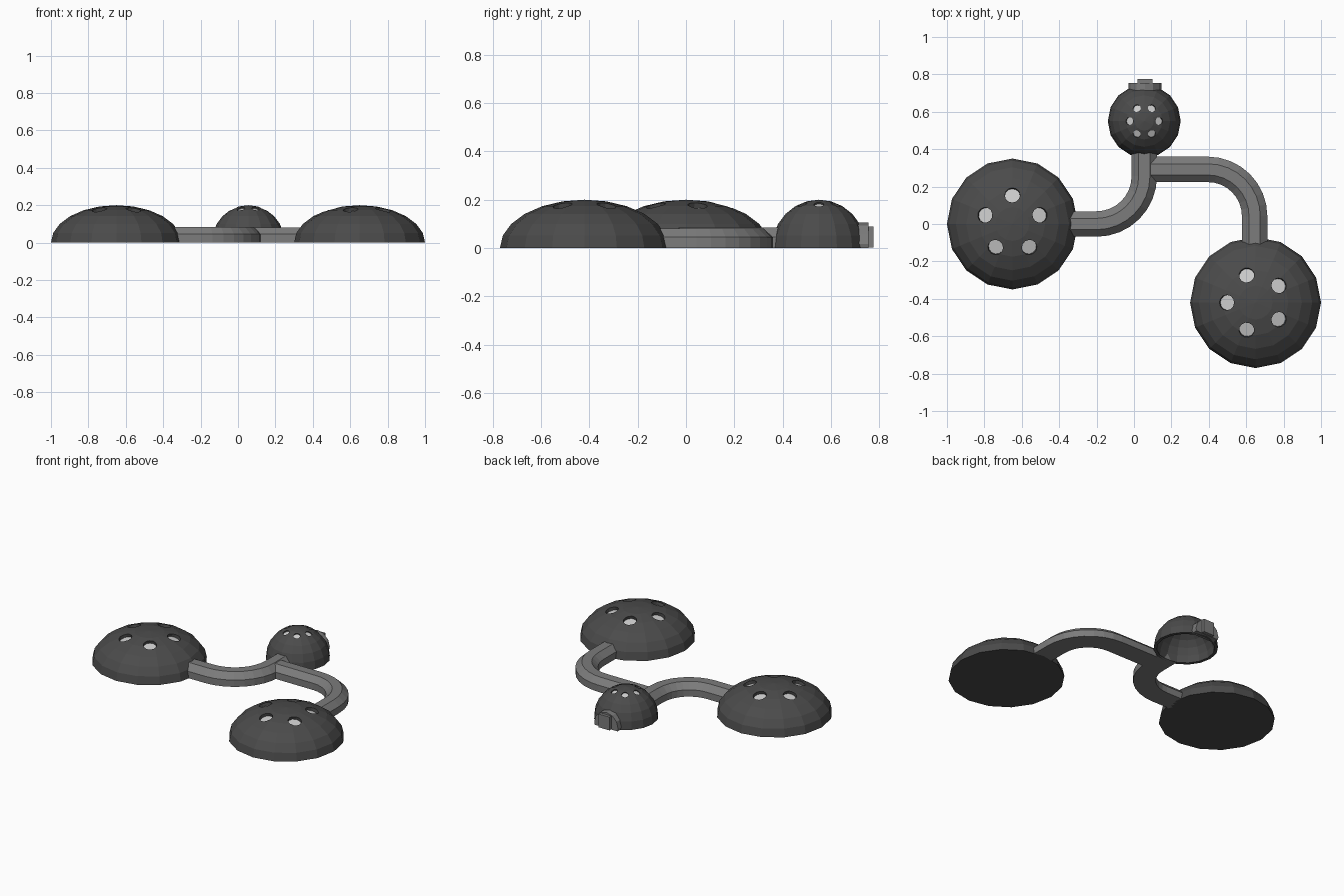
import bpy, bmesh
from math import sin, cos, pi, radians
from mathutils import Vector, Matrix

if "Cube" in bpy.data.objects:
    bpy.data.objects.remove(bpy.data.objects["Cube"])


def material(name, v):
    m = bpy.data.materials.new(name)
    m.diffuse_color = (v, v, v, 1)
    m.use_nodes = True
    m.node_tree.nodes["Principled BSDF"].inputs["Base Color"].default_value = m.diffuse_color
    return m


DARK, GREY, LIGHT = material("dark", 0.07), material("grey", 0.2), material("light", 0.8)


def finish(bm, name, mat):
    bmesh.ops.recalc_face_normals(bm, faces=bm.faces)
    me = bpy.data.meshes.new(name)
    bm.to_mesh(me)
    bm.free()
    ob = bpy.data.objects.new(name, me)
    bpy.context.collection.objects.link(ob)
    me.materials.append(mat)
    return ob


def half_sphere(bm, r, h, seg=16, rings=6):
    """Adds a faceted half ellipsoid, returns its rim."""
    loops = []
    for i in range(rings):
        t = i * pi / 2 / rings
        loops.append([bm.verts.new((r * cos(t) * cos(a), r * cos(t) * sin(a), h * sin(t)))
                      for a in [2 * pi * k / seg for k in range(seg)]])
    top = bm.verts.new((0, 0, h))
    for k in range(seg):
        n = (k + 1) % seg
        for a, b in zip(loops, loops[1:]):
            bm.faces.new((a[k], a[n], b[n], b[k]))
        bm.faces.new((loops[-1][k], loops[-1][n], top))
    return loops[0]


def disc(bm, radius, depth, mat):
    bmesh.ops.create_cone(bm, cap_ends=True, segments=12, radius1=radius,
                          radius2=radius, depth=depth, matrix=mat)


def dome(name, x, y, r, h, count, start, ring, hole, sink, wall=0):
    bm = bmesh.new()
    rim = half_sphere(bm, r, h)
    if wall:
        inner = half_sphere(bm, r - wall, h - wall)
        for k in range(len(rim)):
            n = (k + 1) % len(rim)
            bm.faces.new((rim[k], rim[n], inner[n], inner[k]))
    else:
        bm.faces.new(rim)
    body = finish(bm, name, DARK)
    # round recesses with a light floor, square to the dome surface
    cut, floor = bmesh.new(), bmesh.new()
    z = h * (1 - (ring / r) ** 2) ** 0.5
    for i in range(count):
        a = radians(start) + i * 2 * pi / count
        p = Vector((ring * cos(a), ring * sin(a), z))
        nrm = Vector((p.x / r ** 2, p.y / r ** 2, z / h ** 2)).normalized()
        rot = nrm.to_track_quat('Z', 'Y').to_matrix().to_4x4()
        disc(cut, hole, 2 * sink, Matrix.Translation(p) @ rot)
        disc(floor, hole * 1.02, 0.004, Matrix.Translation(p - nrm * sink) @ rot)
    cutter = finish(cut, name + "_cutter", DARK)
    vents = finish(floor, name + "_vents", LIGHT)
    cutter.hide_render = True
    cutter.hide_set(True)
    mod = body.modifiers.new("holes", 'BOOLEAN')
    mod.operation, mod.object, mod.solver = 'DIFFERENCE', cutter, 'EXACT'
    for ob in (body, cutter, vents):
        ob.location = (x, y, 0)


def arc(cx, cy, r, a0, a1, n=8):
    return [(cx + r * cos(radians(a0 + (a1 - a0) * i / n)),
             cy + r * sin(radians(a0 + (a1 - a0) * i / n))) for i in range(n + 1)]


def pipe(name, path, top):
    """Sweeps a flat-bottomed faceted profile along a path on the ground."""
    prof = [(-0.068, 0), (-0.068, 0.045), (-0.03, top), (0.03, top), (0.068, 0.045), (0.068, 0)]
    pts = [Vector(p) for p in path]
    bm = bmesh.new()
    loops = []
    for i, p in enumerate(pts):
        d = (pts[min(i + 1, len(pts) - 1)] - pts[max(i - 1, 0)]).normalized()
        loops.append([bm.verts.new((p.x - d.y * u, p.y + d.x * u, z)) for u, z in prof])
    for a, b in zip(loops, loops[1:]):
        for k in range(6):
            n = (k + 1) % 6
            bm.faces.new((a[k], a[n], b[n], b[k]))
    bm.faces.new(loops[0])
    bm.faces.new(loops[-1])
    finish(bm, name, GREY)


# domes
dome("left_dome", -0.65, 0, 0.35, 0.2, 5, 90, 0.155, 0.041, 0.025)
dome("right_dome", 0.65, -0.42, 0.35, 0.2, 5, 180, 0.155, 0.041, 0.025)
dome("small_dome", 0.055, 0.55, 0.195, 0.2, 6, 0, 0.08, 0.021, 0.012, wall=0.02)

# connecting pipes
pipe("left_pipe", [(-0.36, 0)] + arc(-0.2, 0.255, 0.255, -90, 0) + [(0.055, 0.38)], 0.084)
pipe("right_pipe", [(0.06, 0.292)] + arc(0.395, 0.042, 0.25, 90, 0) + [(0.645, -0.12)], 0.08)

# end plug: half-round collar cut at the ground, with a narrow grip
bm = bmesh.new()
disc(bm, 0.088, 0.045, Matrix.Translation((0.058, 0.7325, 0.017)) @ Matrix.Rotation(pi / 2, 4, 'X'))
res = bmesh.ops.bisect_plane(bm, geom=bm.verts[:] + bm.edges[:] + bm.faces[:],
                             plane_co=(0, 0, 0), plane_no=(0, 0, -1), clear_outer=True)
bmesh.ops.holes_fill(bm, edges=[e for e in bm.edges if e.is_boundary])
finish(bm, "plug_collar", GREY)
bm = bmesh.new()
bmesh.ops.create_cube(bm, size=1, matrix=Matrix.Translation((0.06, 0.755, 0.046))
                      @ Matrix.Diagonal((0.08, 0.04, 0.088, 1)))
finish(bm, "plug_grip", GREY)
